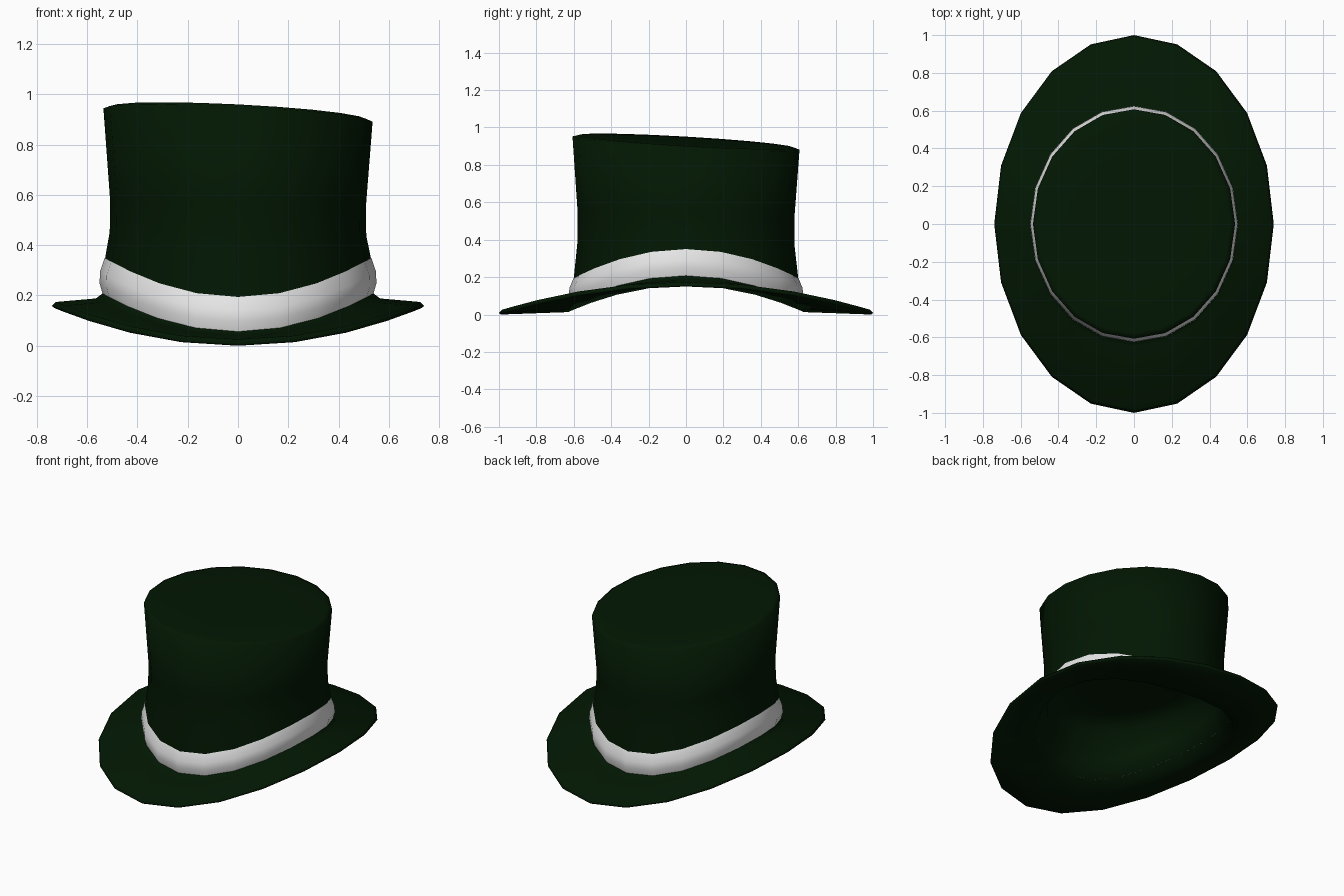
import bpy, bmesh, math

if "Cube" in bpy.data.objects:
    bpy.data.objects.remove(bpy.data.objects["Cube"])

SIDES = 20


def material(name, rgb):
    m = bpy.data.materials.new(name)
    m.diffuse_color = (*rgb, 1)
    m.use_nodes = True
    m.node_tree.nodes["Principled BSDF"].inputs["Base Color"].default_value = m.diffuse_color
    return m


def lofted(name, rings, mat, cap_ends=False):
    """Loft elliptical rings (rx, ry, z, saddle lift at the sides, tilt)."""
    bm = bmesh.new()
    loops = []
    for rx, ry, z, lift, tilt in rings:
        loop = []
        for i in range(SIDES):
            a = 2 * math.pi * i / SIDES
            x, y = rx * math.cos(a), ry * math.sin(a)
            h = z + lift * math.cos(a) ** 2 - tilt * (0.05 * x + 0.058 * y)
            loop.append(bm.verts.new((x, y, h)))
        loops.append(loop)
    for a, b in zip(loops, loops[1:]):
        for i in range(SIDES):
            j = (i + 1) % SIDES
            bm.faces.new((a[i], a[j], b[j], b[i]))
    if cap_ends:
        bm.faces.new(loops[0])
        bm.faces.new(loops[-1])
    bmesh.ops.recalc_face_normals(bm, faces=bm.faces[:])
    for f in bm.faces:
        f.smooth = True
    mesh = bpy.data.meshes.new(name)
    bm.to_mesh(mesh)
    bm.free()
    mesh.materials.append(mat)
    ob = bpy.data.objects.new(name, mesh)
    bpy.context.collection.objects.link(ob)
    return ob


green = material("dark_green_felt", (0.0006, 0.0085, 0.0008))
white = material("white_ribbon", (0.8, 0.8, 0.8))

# Hat: recess below, brim underside, brim edge, brim top, crown
lofted("hat_body", [
    (0.300, 0.340, 0.40, 0.03, 0),
    (0.470, 0.540, 0.36, 0.06, 0),
    (0.490, 0.560, 0.15, 0.15, 0),
    (0.560, 0.630, 0.013, 0.142, 0),
    (0.730, 0.990, 0.000, 0.150, 0),
    (0.740, 1.000, 0.008, 0.150, 0),
    (0.725, 0.982, 0.026, 0.148, 0),
    (0.565, 0.650, 0.038, 0.150, 0),
    (0.533, 0.606, 0.060, 0.152, 0),
    (0.528, 0.600, 0.195, 0.155, 0),
    (0.510, 0.580, 0.38, 0.065, 0.3),
    (0.508, 0.580, 0.54, 0.02, 0.5),
    (0.535, 0.607, 0.917, 0.00, 1),
    (0.505, 0.577, 0.926, 0.00, 1),
    (0.300, 0.340, 0.926, 0.00, 1),
], green, cap_ends=True)

# Bulging ribbon band that follows the saddle of the brim
lofted("hat_band", [
    (0.537, 0.611, 0.050, 0.152, 0),
    (0.550, 0.625, 0.095, 0.153, 0),
    (0.549, 0.624, 0.140, 0.154, 0),
    (0.530, 0.602, 0.194, 0.156, 0),
], white)
